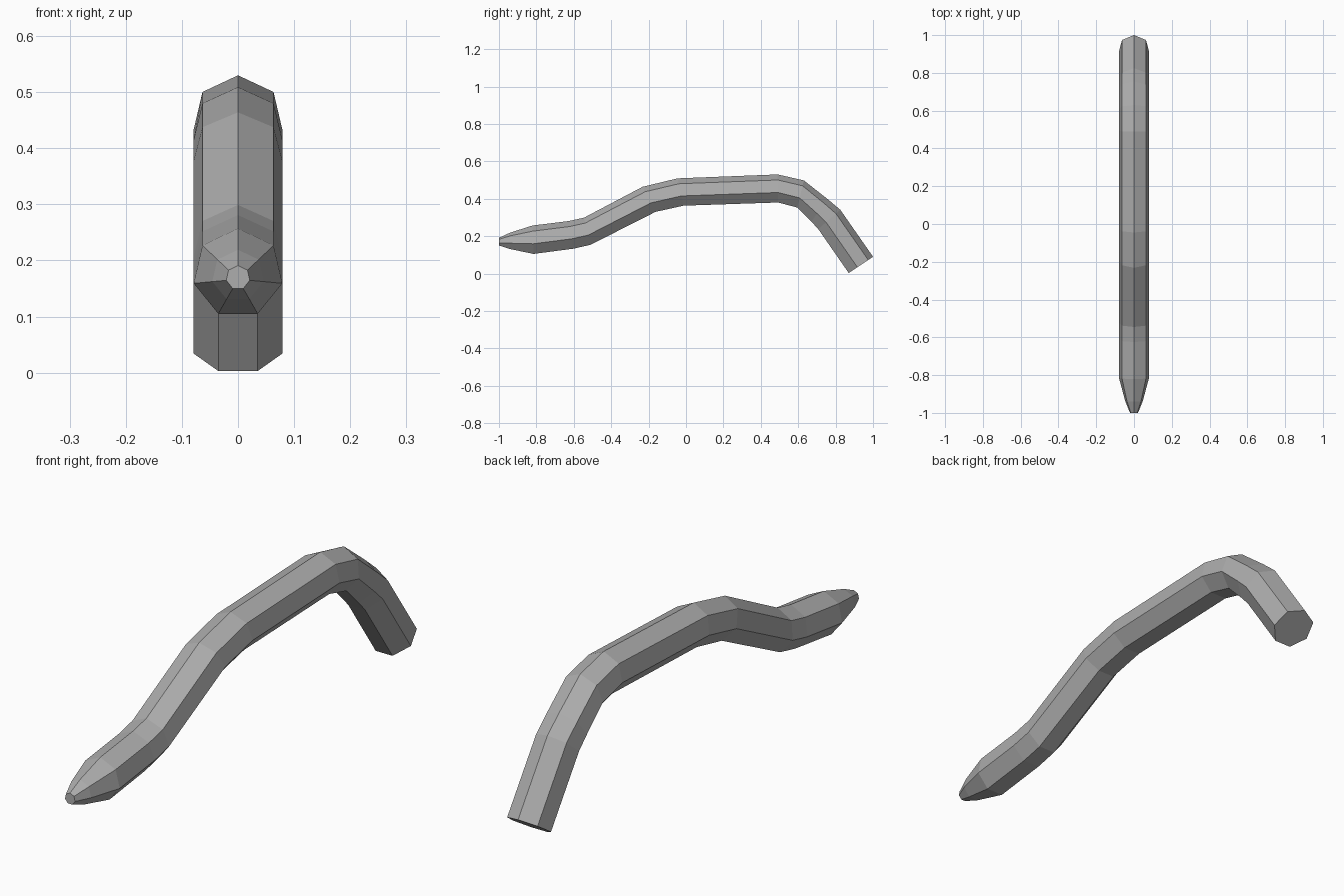
import bpy
import bmesh
from math import sin, cos, pi
from mathutils import Vector

cube = bpy.data.objects.get("Cube")
if cube:
    bpy.data.objects.remove(cube, do_unlink=True)

SIDES = 7
RADIUS = 0.081

# Stations along the bar: upper ridge (y, z), lower flat (y, z), radius
stations = [
    ((-1.0, 0.191), (-1.0, 0.15), 0.0215),
    ((-0.94, 0.219), (-0.94, 0.131), 0.047),
    ((-0.82, 0.257), (-0.815, 0.105), RADIUS),
    ((-0.625, 0.281), (-0.602, 0.133), RADIUS),
    ((-0.545, 0.299), (-0.51, 0.154), RADIUS),
    ((-0.232, 0.464), (-0.163, 0.33), RADIUS),
    ((-0.045, 0.509), (-0.013, 0.363), RADIUS),
    ((0.49, 0.53), (0.493, 0.38), RADIUS),
    ((0.63, 0.498), (0.595, 0.353), RADIUS),
    ((0.755, 0.4), (0.67, 0.278), RADIUS),
    ((0.825, 0.341), (0.707, 0.238), RADIUS),
    ((1.0, 0.09), (0.87, 0.003), RADIUS),
]

# Single metal colour
metal = bpy.data.materials.new("grey metal")
metal.use_nodes = True
grey = (0.42, 0.42, 0.42, 1)
metal.diffuse_color = grey
metal.node_tree.nodes["Principled BSDF"].inputs["Base Color"].default_value = grey


def add_ring(bm, top, bottom, radius):
    """Seven-sided ring with a ridge on top and a flat underneath."""
    high, low = Vector((0, *top)), Vector((0, *bottom))
    floor = cos(pi - pi / SIDES)
    ring = []
    for i in range(SIDES):
        angle = 2 * pi * i / SIDES
        point = low.lerp(high, (cos(angle) - floor) / (1 - floor))
        point.x = radius * sin(angle)
        ring.append(bm.verts.new(point))
    return ring


# Bent bar: bridge the rings and close both ends
bm = bmesh.new()
rings = [add_ring(bm, *s) for s in stations]
for a, b in zip(rings, rings[1:]):
    for i in range(SIDES):
        j = (i + 1) % SIDES
        bm.faces.new((a[i], a[j], b[j], b[i]))
bm.faces.new(rings[0])
bm.faces.new(rings[-1])
bmesh.ops.recalc_face_normals(bm, faces=bm.faces)

mesh = bpy.data.meshes.new("bent_bar")
bm.to_mesh(mesh)
bm.free()
mesh.materials.append(metal)
bpy.context.collection.objects.link(bpy.data.objects.new("bent_bar", mesh))
